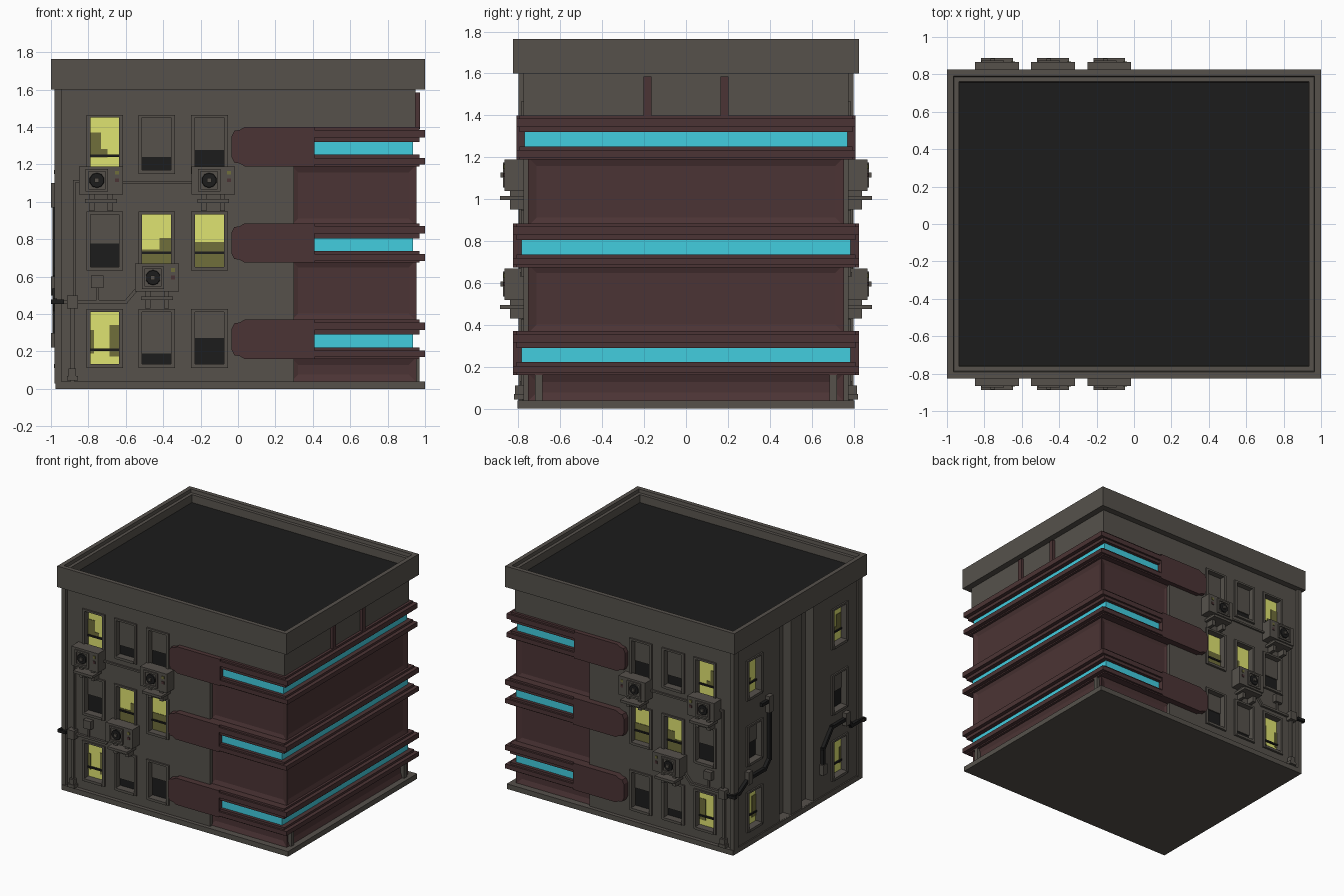
import bpy, bmesh, math
from mathutils import Matrix, Vector

if "Cube" in bpy.data.objects:
    bpy.data.objects.remove(bpy.data.objects["Cube"])

COLOURS = {"wall_grey": (.092, .083, .071), "panel_red": (.071, .034, .035),
           "neon_cyan": (.055, .61, .74), "lit_yellow": (.74, .77, .165),
           "shade_olive": (.16, .157, .044), "dark": (.0115, .0115, .0115)}
MATS, IDX = [], {}
for i, (n, c) in enumerate(COLOURS.items()):
    m = bpy.data.materials.new(n)
    m.diffuse_color = (*c, 1)
    m.use_nodes = True
    m.node_tree.nodes["Principled BSDF"].inputs["Base Color"].default_value = m.diffuse_color
    MATS.append(m)
    IDX[n] = i
GREY, RED, CYAN, YELLOW, OLIVE, DARK = COLOURS


class Part:
    """Collects solids into one named object, optionally mirrored front to back."""
    def __init__(self, name, mirror=True):
        self.name, self.mirror, self.bm = name, mirror, bmesh.new()

    def solid(self, matrix, mat):
        vs = bmesh.ops.create_cube(self.bm, size=1, matrix=matrix)["verts"]
        faces = list({f for v in vs for f in v.link_faces})
        for f in faces:
            f.material_index = IDX[mat]
        return faces

    def box(self, x0, x1, y0, y1, z0, z1, mat=GREY):
        return self.solid(Matrix.Translation(((x0 + x1) / 2, (y0 + y1) / 2, (z0 + z1) / 2))
                          @ Matrix.Diagonal((x1 - x0, y1 - y0, z1 - z0, 1)), mat)

    def wall_box(self, side, u0, u1, d0, d1, z0, z1, mat=GREY):
        # u runs along the wall, d is the distance outward from the centre
        if side == "front":
            return self.box(u0, u1, -d1, -d0, z0, z1, mat)
        return self.box(-d1, -d0, u0, u1, z0, z1, mat)

    def pipe(self, points, w, mat=GREY):
        for a, b in zip(points, points[1:]):
            a, b = Vector(a), Vector(b)
            d = b - a
            self.solid(Matrix.Translation((a + b) / 2) @ d.to_track_quat("Z", "Y").to_matrix().to_4x4()
                       @ Matrix.Diagonal((w, w, d.length + w, 1)), mat)

    def prism(self, pts, y0, y1, mat):
        f = self.bm.faces.new([self.bm.verts.new((x, y0, z)) for x, z in pts])
        f.material_index = IDX[mat]
        g = bmesh.ops.extrude_face_region(self.bm, geom=[f])["geom"]
        bmesh.ops.translate(self.bm, vec=(0, y1 - y0, 0),
                            verts=[e for e in g if isinstance(e, bmesh.types.BMVert)])
        bmesh.ops.recalc_face_normals(self.bm, faces=self.bm.faces[:])

    def done(self):
        me = bpy.data.meshes.new(self.name)
        self.bm.to_mesh(me)
        self.bm.free()
        for m in MATS:
            me.materials.append(m)
        ob = bpy.data.objects.new(self.name, me)
        bpy.context.collection.objects.link(ob)
        if self.mirror:
            mod = ob.modifiers.new("mirror", "MIRROR")
            mod.use_axis = (False, True, False)
            mod.use_mirror_merge = False
        return ob


FRONT, LEFT = .775, .965           # wall plane distances
BANDS = (.16, .675, 1.19)          # bottom heights of the red bands

# plinth
p = Part("plinth", False)
p.box(-.975, 1, -.805, .805, 0, .04)
p.done()

# main walls
p = Part("main_walls", False)
p.box(-LEFT, .3, -FRONT, FRONT, .03, 1.61)
walls = p.done()
p = Part("upper_wall", False)
p.box(.29, .95, -FRONT, FRONT, 1.39, 1.61)
p.done()

# parapet with stepped rim and dark roof
p = Part("parapet_roof", False)
top = max(p.box(-1, 1, -.825, .825, 1.6, 1.765), key=lambda f: f.calc_center_median().z)
p.bm.normal_update()
for t, drop in ((.034, .025), (.026, .06)):
    bmesh.ops.inset_region(p.bm, faces=[top], thickness=t, use_even_offset=True)
    bmesh.ops.inset_region(p.bm, faces=[top], thickness=.004, use_even_offset=True)
    bmesh.ops.translate(p.bm, verts=top.verts[:], vec=(0, 0, -drop))
top.material_index = IDX[DARK]
p.done()

# corner posts
p = Part("corner_posts")
p.box(-.98, -.945, -.8, -.745, .03, 1.61)
p.done()

# red wall panels, inset on every side face
p = Part("red_panels", False)
for z0, z1 in ((.035, .17), (.36, .69), (.87, 1.2)):
    fs = p.box(.28, .955, -.755, .755, z0, z1, RED)
    p.bm.normal_update()
    sides = [f for f in fs if abs(f.normal.z) < .5 and f.normal.x > -.5]
    bmesh.ops.inset_individual(p.bm, faces=sides, thickness=.042, depth=-.015, use_even_offset=True)
p.done()

# red bands: clipped end plates, stepped rails and glowing strip
ends, rails, strips = Part("band_end_plates"), Part("band_rails", False), Part("neon_strips", False)
for b in BANDS:
    yo = .81 if b > 1 else .825
    ends.prism([(-.035, b + .05), (-.02, b + .02), (.01, b + .015), (.035, b), (.41, b),
                (.41, b + .21), (.035, b + .21), (.01, b + .195), (-.02, b + .19),
                (-.035, b + .16)], -yo, -.7, RED)
    for z0, z1, f0, f1 in ((.13, .21, .155, .195), (0, .062, .01, .045)):
        rails.box(.4, .97, -yo + .015, yo - .015, b + z0, b + z1, RED)
        rails.box(.4, 1, -yo, yo, b + f0, b + f1, RED)
    strips.box(.4, .935, -yo + .04, yo - .04, b + .061, b + .131, CYAN)
for q in (ends, rails, strips):
    q.done()

# right wall brackets and base piers
p = Part("right_wall_brackets")
p.box(.94, .972, -.202, -.165, 1.39, 1.585, RED)
p.box(.93, .97, -.72, -.685, .03, .165)
p.done()

# windows: (wall, centre, row, dark blind share or olive patches as u0,u1,v0,v1)
W0 = (((0, .38, .24, .72), (.38, .6, .24, .4)), .45, ((.66, 1, .15, .75), (0, .14, .2, .65)))
W1 = (.25, ((0, 1, 0, .33), (.6, 1, .33, .55)), .2)
W2 = (.38, ((0, 1, 0, .48),), .5)
cut, frames, panes = Part("wall_cutter"), Part("window_frames"), Part("window_panes")
for side, u, specs in (("front", -.7125, W0), ("front", -.435, W1), ("front", -.1525, W2),
                       ("left", -.53, W0)):
    d = FRONT if side == "front" else LEFT
    for z, spec in zip((1.15, .632, .112), specs):
        a, c, lo, hi = u - .078, u + .078, z + .02, z + .3
        cut.wall_box(side, a, c, d - .045, d + .1, lo, hi)
        for s in (-1, 1):
            e = u + s * .0875
            frames.wall_box(side, e - .0105, e + .0105, d - .02, d + .012, z, z + .315)
        frames.wall_box(side, a, c, d - .02, d + .012, hi, z + .315)
        frames.wall_box(side, a, c, d - .02, d + .018, z, lo)
        back = d - .04
        if isinstance(spec, float):
            panes.wall_box(side, a, c, back - .01, back, lo, hi, DARK)
            panes.wall_box(side, a, c, back - .005, back + .008, lo + spec * .28, hi, GREY)
        else:
            panes.wall_box(side, a, c, back - .01, back, lo, hi, YELLOW)
            for u0, u1, v0, v1 in spec:
                panes.wall_box(side, a + u0 * .156, a + u1 * .156, back - .005, back + .004,
                               lo + v0 * .28, lo + v1 * .28, OLIVE)
            panes.wall_box(side, a, c, back, back + .012, lo + .07, lo + .083, DARK)
frames.done()
panes.done()
# tall grooves in the left wall share the window cutter
cut.box(-1.1, -LEFT + .07, -.21, -.07, .041, 1.595)
cutter = cut.done()
cutter.hide_render = True
cutter.display_type = "WIRE"
mod = walls.modifiers.new("wall_holes", "BOOLEAN")
mod.operation, mod.object, mod.solver = "DIFFERENCE", cutter, "EXACT"

# air conditioners with fan, buttons and brackets
p = Part("air_conditioners")
for x, z in ((-.7325, 1.04), (-.1325, 1.04), (-.4325, .52)):
    p.box(x - .117, x + .117, -.865, -.77, z, z + .15)
    fx, fz = x - .022, z + .075
    for s in (-1, 1):
        p.box(fx + s * .053 - .007, fx + s * .053 + .007, -.874, -.86, fz - .06, fz + .06)
        p.box(fx - .046, fx + .046, -.874, -.86, fz + s * .053 - .007, fz + s * .053 + .007)
        p.box(x + s * .05 - .014, x + s * .05 + .014, -.84, -.77, z - .09, z)
    fan = bmesh.ops.create_cone(p.bm, cap_ends=True, segments=10, radius1=.042, radius2=.038, depth=.012,
                                matrix=Matrix.Translation((fx, -.867, fz)) @ Matrix.Rotation(math.pi / 2, 4, "X"))
    for f in {f for v in fan["verts"] for f in v.link_faces}:
        f.material_index = IDX[DARK]
    p.box(fx - .012, fx + .012, -.885, -.87, fz - .012, fz + .012)
    p.box(x - .085, x + .085, -.888, -.77, z - .045, z - .025)
    p.box(x + .075, x + .095, -.87, -.86, z + .105, z + .125, OLIVE)
    p.box(x + .075, x + .095, -.87, -.86, z + .065, z + .085, RED)
p.done()

# front pipes and junction boxes
p = Part("wall_pipes")
y = -.79
p.pipe([(-.99, y, .465), (-.6, y, .465), (-.54, y, .535)], .018)
p.pipe([(-.885, y, .05), (-.885, y, .45)], .02)
p.pipe([(-.85, y, 1.11), (-.875, y, 1.11), (-.875, y, .49)], .015)
p.pipe([(-.62, y, 1.105), (-.25, y, 1.105)], .014)
p.pipe([(-.75, y, .465), (-.75, y, .55)], .014)
p.box(-.915, -.855, -.825, -.77, .43, .5)
p.box(-.785, -.72, -.81, -.77, .54, .605)
p.box(-.915, -.855, -.82, -.77, .045, .07)
p.box(-.905, -.865, -.815, -.77, .07, .11)
p.box(-1, -.93, -.82, -.79, .453, .477, DARK)
p.done()

# left wall pipes, not symmetrical
p = Part("left_wall_pipes", False)
x = -.98
p.pipe([(x, .45, 1.06), (x, .36, 1.06), (x, .36, .6), (x, .42, .54), (x, .62, .54), (x, .74, .47), (x, .8, .47)],
       .025, DARK)
p.pipe([(x, -.8, .47), (x, -.66, .47), (x, -.6, .55), (x, -.42, .55), (x, -.31, .42), (x, -.31, .25)],
       .025, DARK)
for yy, z0, z1 in ((.36, .97, 1.1), (.62, .5, .6), (-.31, .22, .3), (-.6, .5, .6)):
    p.box(-1, -.95, yy - .025, yy + .025, z0, z1)
p.done()
